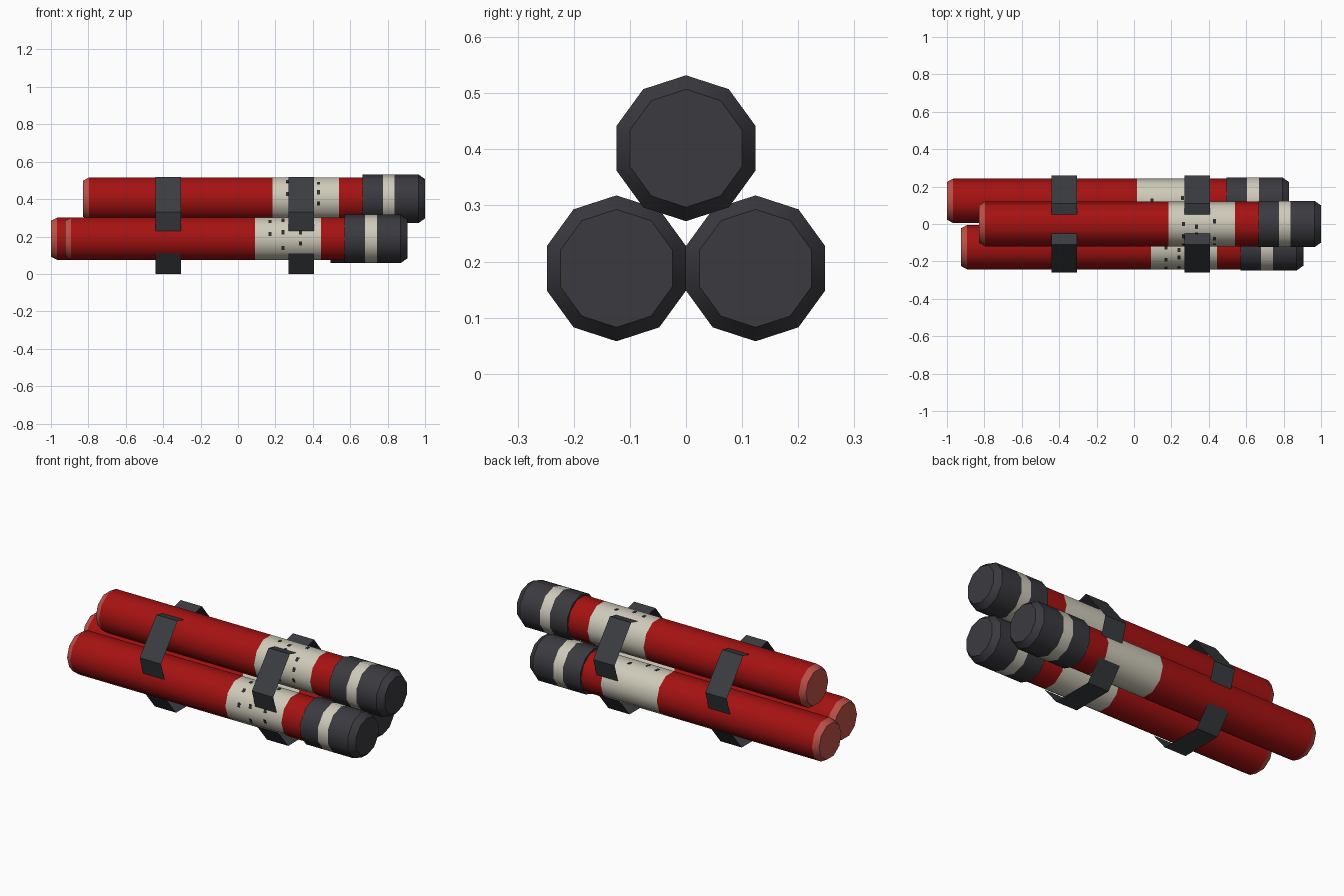
import bpy, bmesh, math
from mathutils import Matrix, Vector

if "Cube" in bpy.data.objects:
    bpy.data.objects.remove(bpy.data.objects["Cube"])


def material(name, rgb):
    m = bpy.data.materials.new(name)
    m.diffuse_color = (*rgb, 1)
    m.use_nodes = True
    m.node_tree.nodes["Principled BSDF"].inputs["Base Color"].default_value = m.diffuse_color
    return m


RED = material("red_paper", (0.38, 0.006, 0.006))
PALE_RED = material("pale_red_end", (0.52, 0.085, 0.065))
CREAM = material("cream_label", (0.62, 0.59, 0.49))
CHARCOAL = material("charcoal_cap", (0.043, 0.042, 0.051))
STRAP = material("dark_strap", (0.043, 0.046, 0.052))
INK = material("ink", (0.025, 0.025, 0.027))

SIDES = 10
# (name, right end x, y, z) of each tube
TUBES = [("front", 0.905, -0.124, 0.188),
         ("back", 0.83, 0.124, 0.188),
         ("top", 1.0, 0.0, 0.402)]


def finish(bm, name, mats):
    me = bpy.data.meshes.new(name)
    bm.to_mesh(me)
    bm.free()
    for m in mats:
        me.materials.append(m)
    ob = bpy.data.objects.new(name, me)
    bpy.context.collection.objects.link(ob)
    return ob


def turned(name, origin, profile, bands, phase, mats):
    """Ten-sided part along x; profile is (x, radius), bands is one material index per segment."""
    bm = bmesh.new()
    rings = []
    for x, r in profile:
        ring = []
        for i in range(SIDES):
            a = phase + math.tau * i / SIDES
            ring.append(bm.verts.new(Vector(origin) + Vector((x, r * math.cos(a), r * math.sin(a)))))
        rings.append(ring)
    for k, (a, b) in enumerate(zip(rings, rings[1:])):
        for i in range(SIDES):
            j = (i + 1) % SIDES
            f = bm.faces.new((a[i], a[j], b[j], b[i]))
            f.material_index = bands[k]
            f.smooth = True
    bm.faces.new(rings[0]).material_index = bands[0]
    bm.faces.new(rings[-1]).material_index = bands[-1]
    # ring edges stay crisp
    for ring in rings:
        for i in range(SIDES):
            bm.edges.get((ring[i], ring[(i + 1) % SIDES])).smooth = False
    bmesh.ops.recalc_face_normals(bm, faces=bm.faces)
    return finish(bm, name, mats)


def ink_marks(name, origin):
    """Small printed dashes on the upper front facets of the label."""
    bm = bmesh.new()
    for angle, marks in ((90, ((-0.735, 0.0), (-0.665, 0.015), (-0.57, -0.015))),
                         (126, ((-0.735, 0.0), (-0.665, -0.015), (-0.57, 0.015))),
                         (162, ((-0.735, 0.01), (-0.665, 0.0), (-0.57, 0.0))),
                         (198, ((-0.665, 0.015), (-0.57, -0.01)))):
        for x, side in marks:
            m = (Matrix.Translation(origin) @ Matrix.Rotation(math.radians(angle), 4, 'X')
                 @ Matrix.Translation((x, 0.113, side)) @ Matrix.Diagonal((0.016, 0.003, 0.024, 1)))
            bmesh.ops.create_cube(bm, size=1, matrix=m)
    finish(bm, name, [INK])


def strap(name, x0, x1, path):
    """Thin bent sheet spanning two tubes."""
    bm = bmesh.new()
    rows = [[bm.verts.new((x, y, z)) for x in (x0, x1)] for y, z in path]
    for a, b in zip(rows, rows[1:]):
        bm.faces.new((a[0], a[1], b[1], b[0]))
    # normals point away from the bundle
    bm.normal_update()
    for f in bm.faces:
        c = f.calc_center_median() - Vector(((x0 + x1) / 2, 0, 0.26))
        if f.normal.dot(c) < 0:
            f.normal_flip()
    finish(bm, name, [STRAP])


for name, x, y, z in TUBES:
    o = (x, y, z)
    # paper tube with pale end and label band
    turned(name + "_tube", o,
           [(-1.83, 0.101), (-1.797, 0.119), (-0.815, 0.119), (-0.46, 0.119), (-0.2, 0.119)],
           [1, 0, 2, 0], 0, [RED, PALE_RED, CREAM])
    # cap with cream stripe
    turned(name + "_cap", o,
           [(-0.335, 0.13), (-0.225, 0.13), (-0.163, 0.13), (-0.035, 0.13), (0, 0.105)],
           [0, 1, 0, 0], math.pi / 2, [CHARCOAL, CREAM])
    ink_marks(name + "_label_marks", o)

# straps: two sloping sides and one underneath, at two places along the tubes
side = [(-0.045, 0.503), (-0.11, 0.519), (-0.26, 0.33), (-0.225, 0.215)]
under = [(-0.212, 0.108), (-0.124, 0.0), (0.124, 0.0), (0.212, 0.108)]
for label, x0, x1 in (("rear", -0.44, -0.305), ("fore", 0.27, 0.405)):
    strap(label + "_strap_front", x0, x1, side)
    strap(label + "_strap_back", x0, x1, [(-y, z) for y, z in side])
    strap(label + "_strap_under", x0, x1, under)
